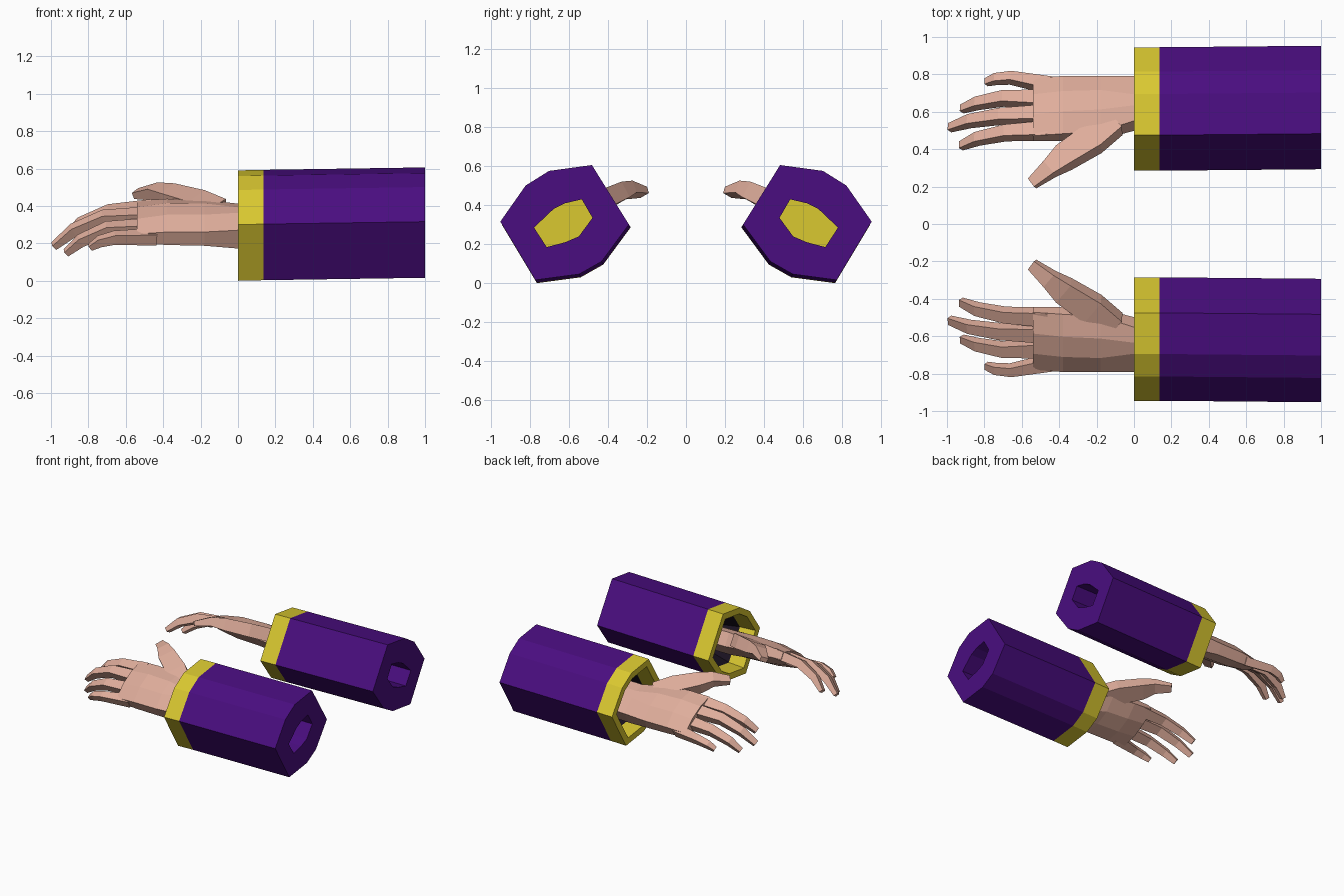
import bpy, bmesh
from mathutils import Vector

if "Cube" in bpy.data.objects:
    bpy.data.objects.remove(bpy.data.objects["Cube"])


def mat(name, rgb):
    m = bpy.data.materials.new(name)
    m.diffuse_color = (*rgb, 1)
    m.use_nodes = True
    m.node_tree.nodes["Principled BSDF"].inputs["Base Color"].default_value = m.diffuse_color
    return m


PURPLE = mat("purple cloth", (0.068, 0.004, 0.215))
YELLOW = mat("yellow trim", (0.70, 0.58, 0.03))
SKIN = mat("skin", (0.74, 0.42, 0.33))
DARK = mat("dark lining", (0.01, 0.006, 0.015))


def loft(name, rings, mats, band_mats=None, caps=(0, 0), cap_ends=(True, True)):
    """Skin a list of equal-length point rings, mirrored to the other side."""
    bm = bmesh.new()
    vs = [[bm.verts.new(p) for p in r] for r in rings]
    n = len(vs[0])
    for k in range(len(vs) - 1):
        for i in range(n):
            j = (i + 1) % n
            f = bm.faces.new((vs[k][i], vs[k][j], vs[k + 1][j], vs[k + 1][i]))
            f.material_index = band_mats[k] if band_mats else 0
    for end, ring in ((0, vs[0]), (1, vs[-1])):
        if cap_ends[end]:
            bm.faces.new(ring).material_index = caps[end]
    bmesh.ops.recalc_face_normals(bm, faces=bm.faces)
    me = bpy.data.meshes.new(name)
    bm.to_mesh(me)
    bm.free()
    for m in mats:
        me.materials.append(m)
    ob = bpy.data.objects.new(name, me)
    bpy.context.collection.objects.link(ob)
    mod = ob.modifiers.new("mirror", 'MIRROR')
    mod.use_axis = (False, True, False)
    mod.use_mirror_merge = False
    return ob


# Cross-sections (y, z) of sleeve and wrist
OUTER = [(.475, .59), (.695, .56), (.815, .485), (.945, .30),
         (.765, 0), (.54, .03), (.425, .095), (.285, .285)]
WRIST = [(.535, .43), (.62, .41), (.68, .38), (.78, .285),
         (.715, .185), (.62, .21), (.55, .24), (.48, .335)]


def ring(pts, x, s=1.0, dy=0.0, dz=0.0, c=(.62, .30)):
    return [(x, c[0] + (y - c[0]) * s + dy, c[1] + (z - c[1]) * s + dz) for y, z in pts]


# Sleeve: lining, cuff, outer cloth, back wall and rear socket in one skin
loft("sleeve", [
    ring(WRIST, .5, 1.04),
    ring(OUTER, .13, .78),
    ring(OUTER, 0, .82),
    ring(OUTER, 0),
    ring(OUTER, .135, dz=.003),
    ring(OUTER, 1, dy=.008, dz=.016),
    ring(WRIST, 1),
    ring(WRIST, .5)],
    [PURPLE, YELLOW, DARK], [2, 1, 1, 1, 0, 0, 0], caps=(1, 1), cap_ends=(False, True))

# Palm and forearm: flattened octagons tilted so the thumb side is high
U, N = Vector((0, .866, -.5)), Vector((0, .5, .866))


def palm_ring(x, y, z, w, t):
    shape = [(-1, .5), (-.35, 1), (.35, 1), (1, .5), (1, -.5), (.35, -1), (-.35, -1), (-1, -.5)]
    return [Vector((x, y, z)) + U * a * w + N * b * t for a, b in shape]


loft("palm", [
    ring(WRIST, .49, .95, dz=-.01),
    ring(WRIST, 0, .98, dy=.015, dz=-.015),
    palm_ring(-.18, .622, .31, .172, .085),
    palm_ring(-.38, .617, .315, .178, .08),
    palm_ring(-.54, .612, .315, .178, .055)], [SKIN])


# Four-sided digits following a short path of (x, y, z, half width, half thickness)
def digit(name, path):
    pts = [Vector(p[:3]) for p in path]
    rings = []
    for i, p in enumerate(path):
        d = (pts[min(i + 1, len(pts) - 1)] - pts[max(i - 1, 0)]).normalized()
        u = d.cross(N).normalized()
        v = u.cross(d)
        rings.append([pts[i] + u * a * p[3] + v * b * p[4]
                      for a, b in ((-1, -1), (1, -1), (1, 1), (-1, 1))])
    loft(name, rings, [SKIN])


digit("index_finger", [(-.46, .50, .385, .043, .035), (-.69, .487, .365, .034, .032),
                       (-.84, .455, .305, .029, .027), (-.925, .418, .235, .021, .016)])
digit("middle_finger", [(-.48, .585, .345, .043, .036), (-.72, .575, .335, .035, .032),
                        (-.88, .55, .27, .029, .027), (-.985, .515, .185, .021, .016)])
digit("ring_finger", [(-.48, .665, .285, .042, .035), (-.70, .672, .275, .034, .031),
                      (-.84, .645, .215, .028, .026), (-.92, .615, .15, .020, .016)])
digit("little_finger", [(-.44, .74, .235, .038, .033), (-.66, .782, .23, .027, .028),
                        (-.74, .775, .21, .024, .024), (-.79, .758, .18, .018, .015)])
digit("thumb", [(-.10, .54, .37, .06, .05), (-.22, .455, .41, .075, .05),
                (-.375, .355, .455, .065, .045), (-.45, .295, .478, .045, .033),
                (-.545, .217, .466, .03, .018)])
